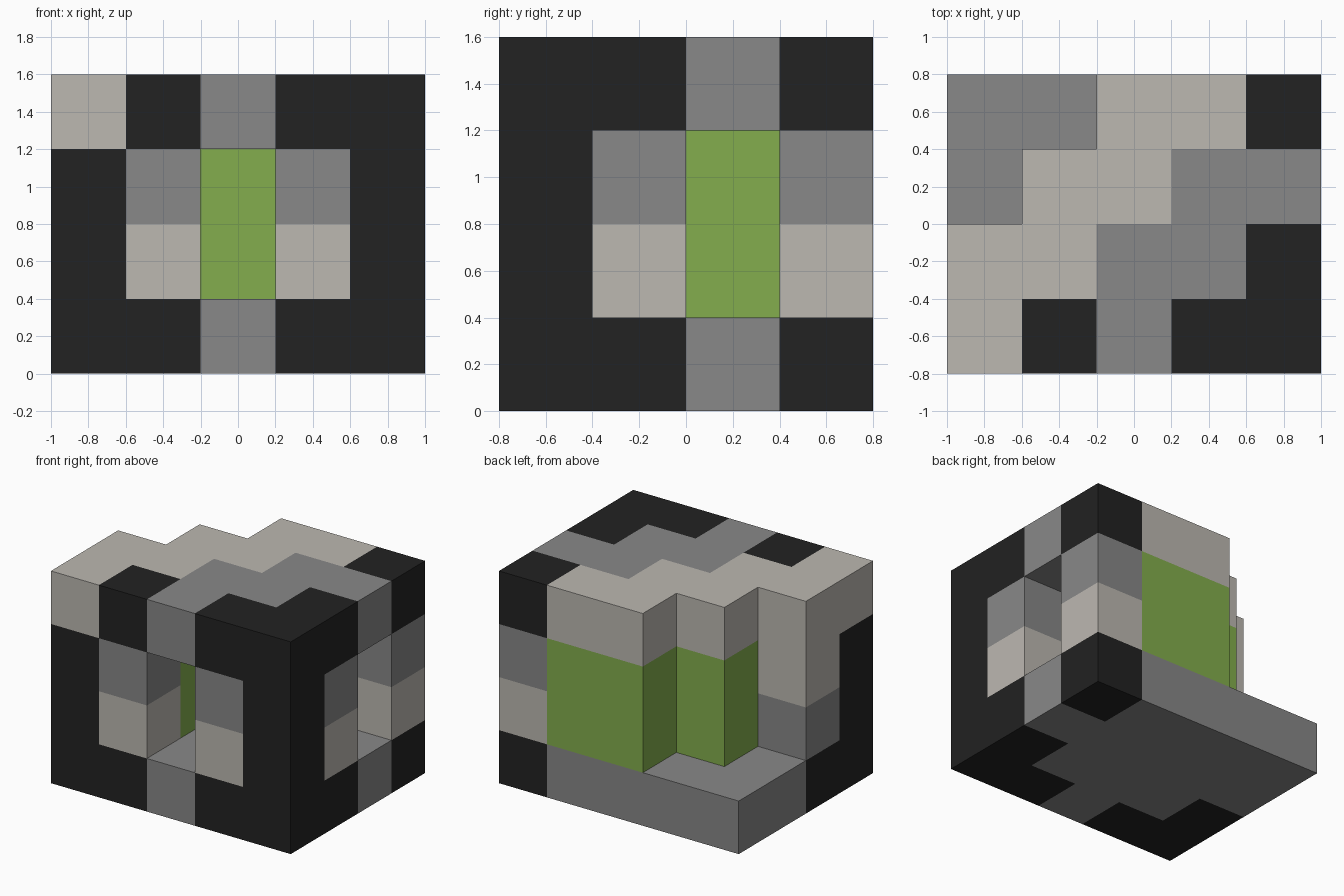
import bpy
import bmesh
from math import radians
from mathutils import Vector

cube = bpy.data.objects.get("Cube")
if cube:
    bpy.data.objects.remove(cube, do_unlink=True)

CELL = 0.4

# Flat colours, keyed by the letters used in the floor plans
COLOURS = {
    "k": ("charcoal", (0.016, 0.016, 0.016)),
    "g": ("mid_grey", (0.246, 0.246, 0.246)),
    "l": ("pale_stone", (0.503, 0.480, 0.440)),
    "v": ("leaf_green", (0.227, 0.417, 0.074)),
}

# Floor plans from bottom to top; rows run back to front, a dot is empty
PLANS = [
    ("base_slab", ["ggggk", "ggggg", "kgggk", "kkgkk"]),
    ("lower_walls", ["..vvl", ".vv..", "gv..l", "kl.lk"]),
    ("upper_walls", ["..vvg", ".vv..", "lv..g", "kg.gk"]),
    ("roof", ["..llk", ".llgg", "llggk", "lkgkk"]),
]
COLUMNS, ROWS = len(PLANS[0][1][0]), len(PLANS[0][1])


def make_material(name, rgb):
    mat = bpy.data.materials.new(name)
    mat.use_nodes = True
    mat.diffuse_color = (*rgb, 1)
    shader = next(n for n in mat.node_tree.nodes if n.type == "BSDF_PRINCIPLED")
    shader.inputs["Base Color"].default_value = (*rgb, 1)
    shader.inputs["Roughness"].default_value = 0.9
    return mat


def block_at(i, j, k):
    """Colour letter of a grid cell, or a dot where there is no block."""
    if 0 <= i < COLUMNS and 0 <= j < ROWS and 0 <= k < len(PLANS):
        return PLANS[k][1][ROWS - 1 - j][i]
    return "."


def add_side(bm, cell, axis, sign, slot):
    """One outward-facing square on the given side of a cell."""
    centre = Vector(cell) + Vector((0.5, 0.5, 0.5))
    normal, u, v = Vector(), Vector(), Vector()
    normal[axis] = sign / 2
    u[(axis + 1) % 3] = 0.5
    v[(axis + 2) % 3] = sign / 2
    origin = Vector((COLUMNS / 2, ROWS / 2, 0))
    corners = [centre + normal + a * u + b * v - origin
               for a, b in ((-1, -1), (1, -1), (1, 1), (-1, 1))]
    face = bm.faces.new([bm.verts.new(c * CELL) for c in corners])
    face.material_index = slot


def build_storey(name, level, materials):
    """Exposed block faces of one storey, merged into large flat panels."""
    letters = list(COLOURS)
    bm = bmesh.new()
    for i in range(COLUMNS):
        for j in range(ROWS):
            letter = block_at(i, j, level)
            if letter == ".":
                continue
            for axis in range(3):
                for sign in (-1, 1):
                    beside = [i, j, level]
                    beside[axis] += sign
                    if block_at(*beside) == ".":
                        add_side(bm, (i, j, level), axis, sign, letters.index(letter))
    bmesh.ops.remove_doubles(bm, verts=bm.verts, dist=0.001)
    bmesh.ops.dissolve_limit(bm, angle_limit=radians(1), verts=bm.verts,
                             edges=bm.edges, delimit={"MATERIAL"})
    mesh = bpy.data.meshes.new(name)
    bm.to_mesh(mesh)
    bm.free()
    for mat in materials:
        mesh.materials.append(mat)
    obj = bpy.data.objects.new(name, mesh)
    bpy.context.collection.objects.link(obj)


# Stack the storeys: slab, two wall courses around the winding passage, roof
palette = [make_material(*entry) for entry in COLOURS.values()]
for level, (name, plan) in enumerate(PLANS):
    build_storey(name, level, palette)
